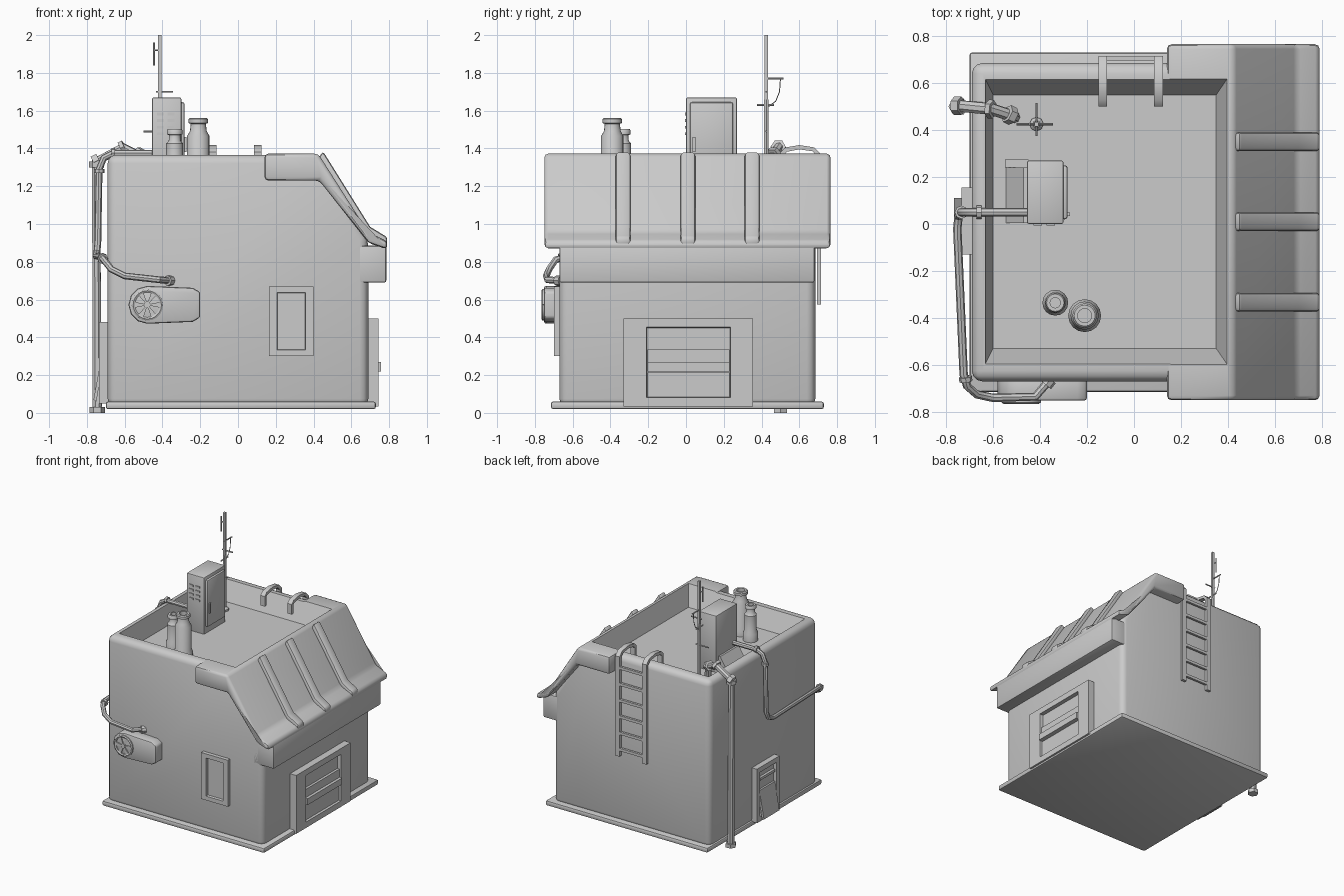
import bpy, bmesh, math
from mathutils import Vector

if "Cube" in bpy.data.objects:
    bpy.data.objects.remove(bpy.data.objects["Cube"])


def finish(name, bm, bevel=0.0, seg=2, cutter=None, smooth=True):
    """Mesh to object, apply bevel and boolean, shade by angle."""
    bmesh.ops.recalc_face_normals(bm, faces=bm.faces)
    me = bpy.data.meshes.new(name)
    bm.to_mesh(me)
    bm.free()
    ob = bpy.data.objects.new(name, me)
    bpy.context.collection.objects.link(ob)
    if bevel:
        m = ob.modifiers.new("bevel", 'BEVEL')
        m.width, m.segments = bevel, seg
    if cutter:
        m = ob.modifiers.new("cut", 'BOOLEAN')
        m.operation, m.object, m.solver = 'DIFFERENCE', cutter, 'EXACT'
    return bake(ob, smooth)


def bake(ob, smooth=True):
    dg = bpy.context.evaluated_depsgraph_get()
    me = bpy.data.meshes.new_from_object(ob.evaluated_get(dg))
    name = ob.name
    bpy.data.objects.remove(ob)
    new = bpy.data.objects.new(name, me)
    new.name = name
    bpy.context.collection.objects.link(new)
    if smooth:
        bpy.ops.object.select_all(action='DESELECT')
        new.select_set(True)
        bpy.context.view_layer.objects.active = new
        bpy.ops.object.shade_smooth_by_angle(angle=math.radians(40))
    return new


def prism(name, pts, a, b, axis='y', **kw):
    """Extrude a profile: (x,z) along y or (y,z) along x."""
    bm = bmesh.new()
    co = lambda p, t: (p[0], t, p[1]) if axis == 'y' else (t, p[0], p[1])
    f = bm.faces.new([bm.verts.new(co(p, a)) for p in pts])
    r = bmesh.ops.extrude_face_region(bm, geom=[f])
    vs = [v for v in r['geom'] if isinstance(v, bmesh.types.BMVert)]
    bmesh.ops.translate(bm, verts=vs, vec=Vector(co((0, 0), b - a)))
    return finish(name, bm, **kw)


def box(name, x, y, z, **kw):
    return prism(name, [(x[0], z[0]), (x[1], z[0]), (x[1], z[1]), (x[0], z[1])], y[0], y[1], **kw)


def framed(name, x, y, z, normal, inner, depth):
    """Box whose outer face carries a recessed panel; inner = size ratio per axis."""
    bm = bmesh.new()
    bmesh.ops.create_cube(bm, size=1)
    for v in bm.verts:
        v.co = [r[0] + (c + .5) * (r[1] - r[0]) for c, r in zip(v.co, (x, y, z))]
    bm.normal_update()
    n = Vector(normal)
    f = max(bm.faces, key=lambda f: f.normal.dot(n))
    bmesh.ops.inset_individual(bm, faces=[f], thickness=.01)
    c = f.calc_center_median()
    for v in f.verts:
        d = v.co - c
        for i in range(3):
            if abs(n[i]) < .5:
                size = (x, y, z)[i]
                d[i] = math.copysign((size[1] - size[0]) * inner[i] / 2, d[i])
        v.co = c + d
    bmesh.ops.inset_individual(bm, faces=[f], thickness=.004, depth=-depth)
    return finish(name, bm, smooth=False)


def tube(name, pts, r, res=2):
    cu = bpy.data.curves.new(name, 'CURVE')
    cu.dimensions, cu.bevel_depth, cu.bevel_resolution, cu.use_fill_caps = '3D', r, res, True
    sp = cu.splines.new('POLY')
    sp.points.add(len(pts) - 1)
    for p, q in zip(sp.points, pts):
        p.co = (*q, 1)
    ob = bpy.data.objects.new(name, cu)
    bpy.context.collection.objects.link(ob)
    return bake(ob)


def lathe(name, prof, x, y, n=16):
    bm = bmesh.new()
    rings = [[bm.verts.new((x + r * math.cos(2 * math.pi * i / n), y + r * math.sin(2 * math.pi * i / n), z))
              for i in range(n)] for r, z in prof]
    for a, b in zip(rings, rings[1:]):
        for i in range(n):
            bm.faces.new((a[i], a[(i + 1) % n], b[(i + 1) % n], b[i]))
    bm.faces.new(rings[0])
    bm.faces.new(rings[-1])
    return finish(name, bm)


# Tapered cutter for the sunken roof
bm = bmesh.new()
lo = [bm.verts.new(p) for p in ((-.60, -.53, 1.22), (.35, -.53, 1.22), (.35, .55, 1.22), (-.60, .55, 1.22))]
hi = [bm.verts.new(p) for p in ((-.64, -.61, 1.40), (.405, -.61, 1.40), (.405, .63, 1.40), (-.64, .63, 1.40))]
bm.faces.new(lo)
bm.faces.new(hi)
for i in range(4):
    bm.faces.new((lo[i], lo[(i + 1) % 4], hi[(i + 1) % 4], hi[i]))
cutter = finish("roof_cutter", bm, smooth=False)
cutter.hide_render = True

# Building shell
prism("body", [(-.69, .03), (.69, .03), (.69, .92), (.41, 1.366), (-.69, 1.366)], -.67, .685,
      bevel=.045, seg=3, cutter=cutter)
box("plinth", (-.70, .73), (-.715, .73), (.02, .06), bevel=.012)
box("eave_box", (.60, .785), (-.67, .68), (.69, .885), bevel=.01)
prism("sloped_roof", [(.14, 1.372), (.425, 1.372), (.69, .955), (.79, .91), (.79, .865), (.69, .90),
                      (.43, 1.23), (.14, 1.23)], -.75, .765, bevel=.02, cutter=cutter)
for i, y in enumerate((-.333, .01, .35)):
    prism(f"roof_rib_{i}", [(.42, 1.34), (.45, 1.385), (.70, .985), (.79, .93), (.79, .885), (.68, .94)],
          y - .04, y + .04, bevel=.015)
cutter_mesh = cutter.data
bpy.data.objects.remove(cutter)

# Shutter door on the right wall
framed("door_frame", (.66, .745), (-.33, .355), (.035, .50), (1, 0, 0), (1, .65, .80), .03)
box("door_bar", (.70, .758), (-.205, .23), (.22, .27))
box("door_upper_slat", (.70, .735), (-.205, .23), (.27, .335))
box("door_lower_slat", (.70, .728), (-.205, .23), (.085, .215))

# Window on the front wall
framed("front_window", (.165, .40), (-.70, -.65), (.30, .67), (0, -1, 0), (.64, 1, .82), .02)

# Service hatch on the left wall
framed("side_hatch", (-.735, -.67), (-.13, .155), (.05, .48), (-1, 0, 0), (1, .72, .82), .025)
prism("hatch_flap", [(-.71, .29), (-.725, .29), (-.765, .07), (-.75, .06)], -.085, .11)
box("hatch_louver", (-.73, -.70), (-.08, .105), (.37, .39))

# Fan unit on the front wall
fx, fz = -.48, .572
arc = [(fx + .1 * math.cos(math.radians(a)), fz + .1 * math.sin(math.radians(a))) for a in range(90, 271, 30)]
prism("fan_unit", arc + [(-.24, .482), (-.20, .505), (-.20, .64), (-.24, .662)], -.752, -.65, bevel=.012)
circle = [(fx + .075 * math.cos(i * math.pi / 10), -.755, fz + .075 * math.sin(i * math.pi / 10)) for i in range(21)]
tube("fan_ring", circle, .010, 1)
for i in range(6):
    p = lambda r, a: (fx + r * math.cos(i * math.pi / 3 + a), fz + r * math.sin(i * math.pi / 3 + a))
    prism(f"fan_blade_{i}", [p(.015, -.3), p(.07, -.22), p(.07, .22), p(.015, .3)], -.76, -.745, smooth=False)
tube("fan_hub", [(fx, -.74, fz), (fx, -.765, fz)], .018)

# Pipe from the fan unit, around the wall and over the rim to the cabinet
tube("cable_pipe", [(-.36, -.665, .70), (-.42, -.735, .705), (-.60, -.74, .725), (-.67, -.725, .76), (-.71, -.69, .81),
                    (-.725, -.64, .825), (-.752, -.02, .83), (-.747, .03, .85), (-.742, .05, .90), (-.735, .05, 1.29),
                    (-.71, .05, 1.35), (-.66, .05, 1.375), (-.45, .05, 1.375)], .018)
for i, (a, b) in enumerate([((-.355, -.66, .70), (-.375, -.685, .70)), ((-.715, -.67, .815), (-.718, -.65, .82)),
                            ((-.735, .05, 1.27), (-.735, .05, 1.29)), ((-.67, .05, 1.375), (-.65, .05, 1.375))]):
    tube(f"pipe_collar_{i}", [a, b], .028)

# Drain pipe on the left wall
tube("drain_pipe", [(-.745, .5, .01), (-.752, .503, 1.33), (-.61, .49, 1.405), (-.52, .46, 1.36), (-.51, .455, 1.21)], .026)
for i, (a, b) in enumerate([((-.745, .5, 0), (-.745, .5, .03)), ((-.75, .5, 1.30), (-.75, .5, 1.33)),
                            ((-.765, .503, 1.325), (-.735, .503, 1.34)), ((-.62, .49, 1.40), (-.60, .488, 1.41)),
                            ((-.54, .47, 1.375), (-.515, .458, 1.36))]):
    tube(f"drain_collar_{i}", [a, b], .04, 1)

# Hooked ladder on the back wall
outer = [(.50, 1.30), (.50, 1.38), (.525, 1.405), (.60, 1.418), (.68, 1.405), (.715, 1.37), (.715, .575)]
inner = [(.693, .575), (.693, 1.36), (.67, 1.385), (.60, 1.395), (.535, 1.383), (.522, 1.37), (.522, 1.30)]
for n, x in (("left", -.133), ("right", .105)):
    prism(f"ladder_rail_{n}", outer + inner, x - .019, x + .019, axis='x')
for i in range(6):
    z = .63 + .13 * i
    box(f"ladder_rung_{i}", (-.13, .10), (.695, .713), (z - .011, z + .011))

# Roof cabinet with door, vents and sloped duct
box("cabinet", (-.455, -.30), (0, .27), (1.21, 1.67), bevel=.008)
box("cabinet_door", (-.31, -.282), (.02, .25), (1.27, 1.645), bevel=.012)
box("cabinet_handle", (-.29, -.272), (.035, .05), (1.38, 1.46))
for i in range(8):
    x, z = (-.41, -.355)[i % 2], 1.47 + .035 * (i // 2)
    box(f"cabinet_vent_{i}", (x - .018, x + .018), (-.006, .01), (z, z + .015))
prism("cabinet_duct", [(-.55, 1.21), (-.45, 1.21), (-.45, 1.34), (-.47, 1.34)], .005, .24)
box("duct_bracket", (-.55, -.45), (.24, .275), (1.21, 1.26))

# Two flues
lathe("flue_large", [(.07, 1.21), (.07, 1.26), (.06, 1.28), (.06, 1.465), (.045, 1.49), (.04, 1.53), (.052, 1.535),
                     (.052, 1.555), (.045, 1.562), (.03, 1.562), (.03, 1.53)], -.21, -.39)
lathe("flue_small", [(.055, 1.21), (.055, 1.28), (.045, 1.30), (.045, 1.425), (.032, 1.44), (.03, 1.47), (.042, 1.475),
                     (.042, 1.495), (.037, 1.502), (.022, 1.502), (.022, 1.47)], -.335, -.335)

# Antenna mast with arms, insulators and a hanging wire
ax, ay = -.415, .425
tube("mast_lower", [(ax, ay, 1.21), (ax, ay, 1.66)], .013, 1)
box("mast_upper", (ax - .009, ax + .009), (ay - .009, ay + .009), (1.60, 2.0))
lathe("mast_foot", [(.03, 1.21), (.03, 1.235), (.016, 1.25)], ax, ay, 8)
arms = [((-.42, .0), (.0, .0), 0)]
for i, (dx0, dx1, dy0, dy1, z) in enumerate([(0, 0, -.01, .09, 1.77), (-.02, .07, 0, 0, 1.70), (0, 0, -.05, .04, 1.63),
                                            (-.085, .03, 0, 0, 1.49), (-.03, 0, 0, 0, 1.92)]):
    tube(f"mast_arm_{i}", [(ax + dx0, ay + dy0, z), (ax + dx1, ay + dy1, z)], .005, 1)
tube("mast_rod", [(ax - .03, ay, 1.84), (ax - .03, ay, 1.96)], .005, 1)
tube("mast_wire", [(ax, ay + .075, 1.77), (ax, ay + .07, 1.70), (ax, ay + .05, 1.65), (ax, ay + .01, 1.62)], .003, 1)
